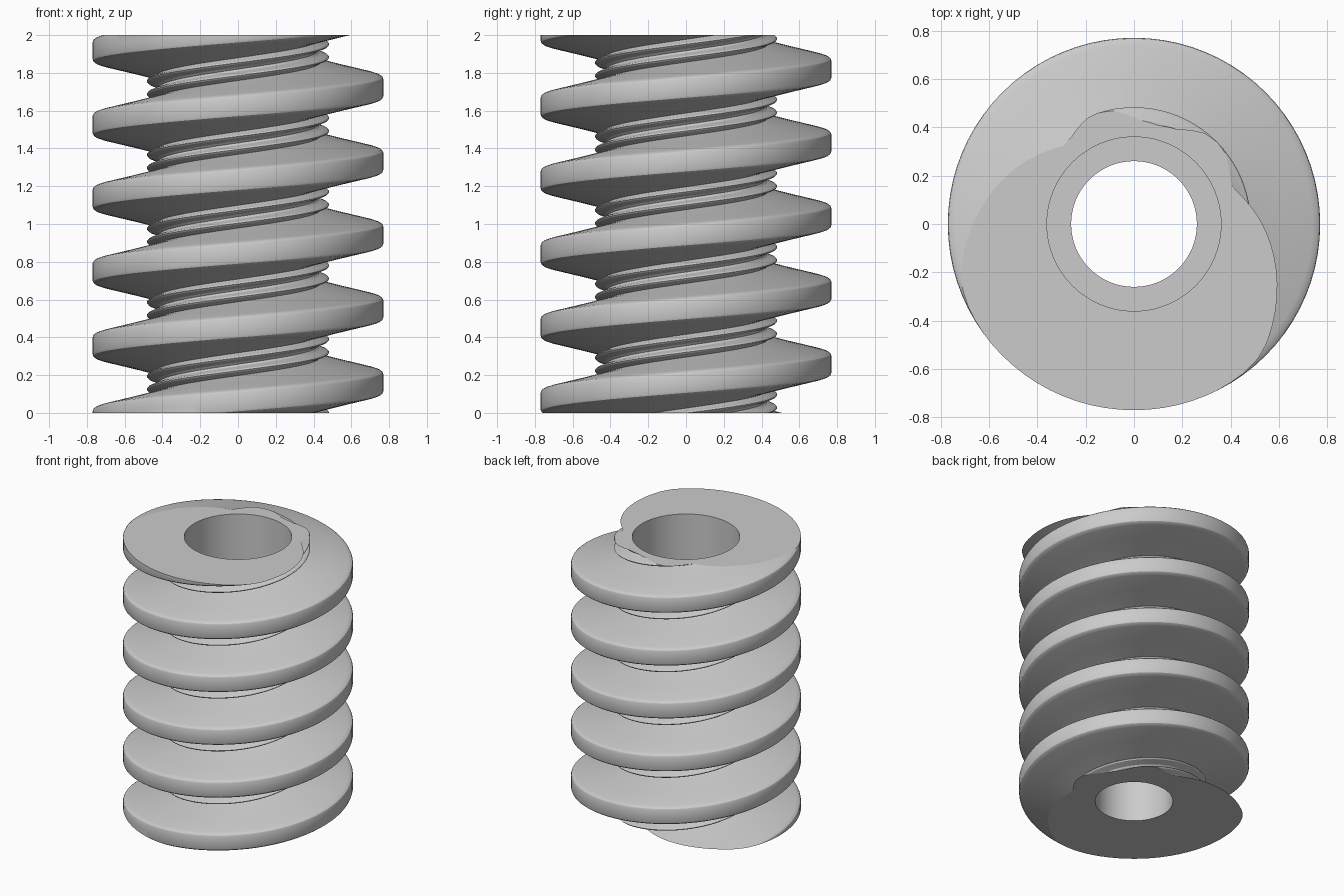
import bpy
import bmesh
import math

if "Cube" in bpy.data.objects:
    bpy.data.objects.remove(bpy.data.objects["Cube"], do_unlink=True)

HEIGHT, PITCH, PHASE = 2.0, 0.3905, 0.16
BORE, COUNTERBORE, CAP_INNER, SLEEVE, STEP = 0.26, 0.36, 0.37, 0.38, 1.0
SEGMENTS = 80

steel = bpy.data.materials.new("light grey metal")
steel.use_nodes = True
steel.diffuse_color = (0.6, 0.6, 0.6, 1)
steel.node_tree.nodes["Principled BSDF"].inputs["Base Color"].default_value = (0.6, 0.6, 0.6, 1)


def finish(bm, name):
    bmesh.ops.recalc_face_normals(bm, faces=bm.faces)
    mesh = bpy.data.meshes.new(name)
    bm.to_mesh(mesh)
    bm.free()
    mesh.materials.append(steel)
    obj = bpy.data.objects.new(name, mesh)
    bpy.context.collection.objects.link(obj)
    bpy.ops.object.select_all(action="DESELECT")
    obj.select_set(True)
    bpy.context.view_layer.objects.active = obj
    bpy.ops.object.shade_smooth_by_angle(angle=math.radians(28))


# Half tooth profile: axial offset from the crest centre, radius
half = [(0, 0.77), (0.044, 0.77), (0.054, 0.766), (0.061, 0.757), (0.067, 0.738),
        (0.095, 0.61), (0.126, 0.47), (0.135, 0.435), (0.142, 0.445), (0.154, 0.478),
        (0.161, 0.483), (0.169, 0.476), (0.184, 0.43), (PITCH / 2, 0.42)]
profile = [(-a, r) for a, r in reversed(half[1:])] + half

# Worm thread: sweep the profile up a right-handed helix
bm = bmesh.new()
previous = None
for i in range(-2 * SEGMENTS, 7 * SEGMENTS):
    turn = i / SEGMENTS
    angle = math.tau * turn
    ring = [bm.verts.new((r * math.cos(angle), r * math.sin(angle), PHASE + PITCH * turn + a))
            for a, r in profile]
    if previous:
        for j in range(len(ring) - 1):
            bm.faces.new((previous[j], ring[j], ring[j + 1], previous[j + 1]))
    previous = ring
bmesh.ops.remove_doubles(bm, verts=bm.verts, dist=0.0001)

# Trim both ends flat and close them inward to the sleeve
for level, direction in ((0, -1), (HEIGHT, 1)):
    bmesh.ops.bisect_plane(bm, geom=bm.verts[:] + bm.edges[:] + bm.faces[:], dist=0.00001,
                           plane_co=(0, 0, level), plane_no=(0, 0, direction), clear_outer=True)
for level in (0, HEIGHT):
    bmesh.ops.remove_doubles(bm, dist=0.002,
                             verts=[v for v in bm.verts if abs(v.co.z - level) < 0.0001])
    rim = [e for e in bm.edges if e.is_boundary
           and all(abs(v.co.z - level) < 0.0001 for v in e.verts)]
    grown = bmesh.ops.extrude_edge_only(bm, edges=rim)["geom"]
    for v in (g for g in grown if isinstance(g, bmesh.types.BMVert)):
        scale = CAP_INNER / math.hypot(v.co.x, v.co.y)
        v.co.x *= scale
        v.co.y *= scale
    for e in rim:
        e.smooth = False
finish(bm, "worm_thread")

# Core sleeve: narrow bore below, wider counterbore above
bm = bmesh.new()
corners = [(BORE, 0), (SLEEVE, 0), (SLEEVE, HEIGHT), (COUNTERBORE, HEIGHT),
           (COUNTERBORE, STEP), (BORE, STEP)]
ring = [bm.verts.new((r, 0, z)) for r, z in corners]
edges = [bm.edges.new((v, ring[k - 1])) for k, v in enumerate(ring)]
bmesh.ops.spin(bm, geom=ring + edges, axis=(0, 0, 1), cent=(0, 0, 0),
               angle=math.tau, steps=SEGMENTS, use_merge=True)
bmesh.ops.remove_doubles(bm, verts=bm.verts, dist=0.0001)
finish(bm, "core_sleeve")
